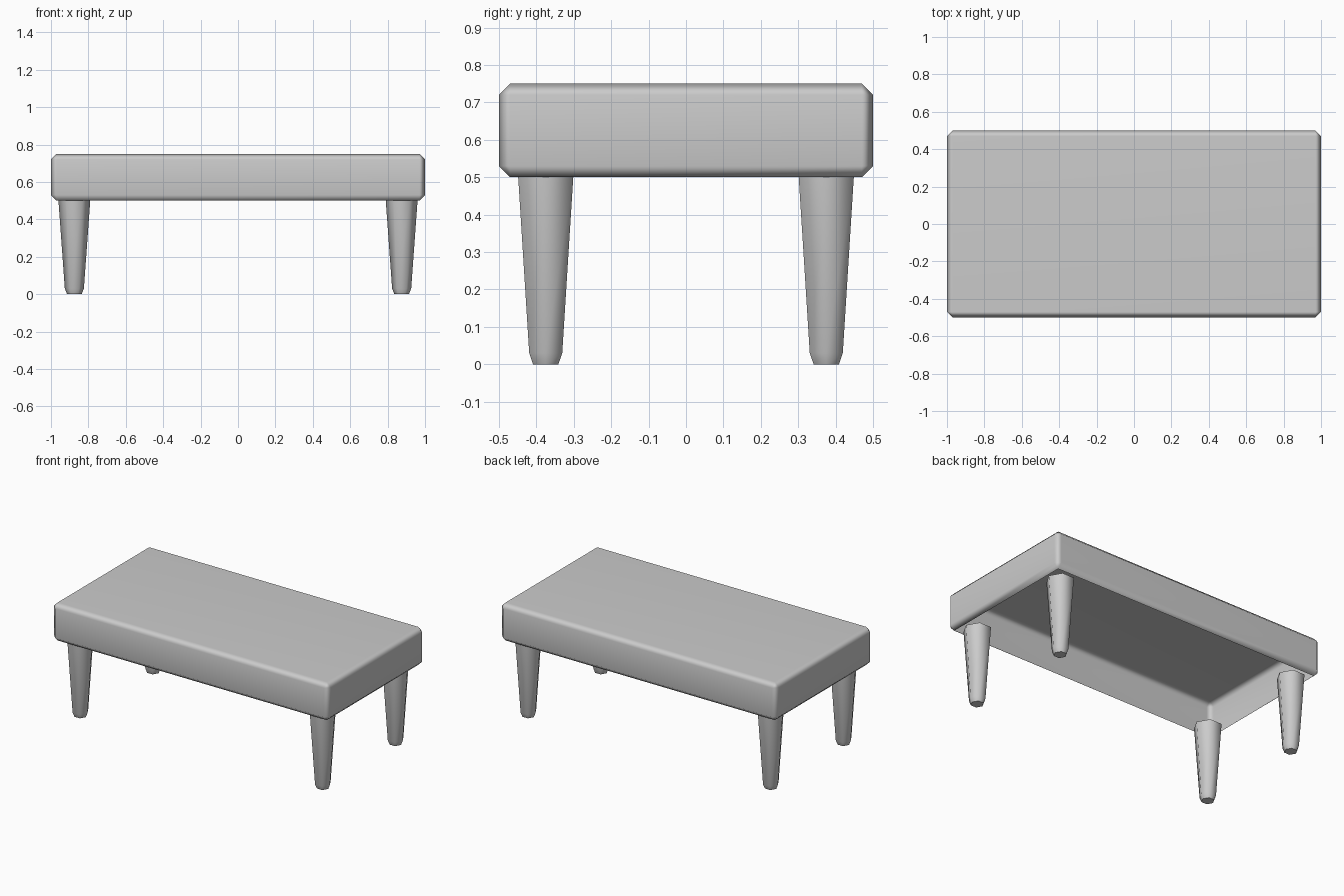
import bpy
import bmesh
from math import radians
from mathutils import Matrix

cube = bpy.data.objects.get("Cube")
if cube:
    bpy.data.objects.remove(cube, do_unlink=True)

# Single plain grey
grey = bpy.data.materials.new("plain_grey")
grey.use_nodes = True
grey.diffuse_color = (0.6, 0.6, 0.6, 1)
grey.node_tree.nodes["Principled BSDF"].inputs["Base Color"].default_value = (0.6, 0.6, 0.6, 1)


def finish(name, bm):
    """Turn a bmesh into a smooth-shaded grey object."""
    mesh = bpy.data.meshes.new(name)
    for face in bm.faces:
        face.smooth = True
    bm.to_mesh(mesh)
    bm.free()
    mesh.materials.append(grey)
    obj = bpy.data.objects.new(name, mesh)
    bpy.context.collection.objects.link(obj)
    return obj


# Table top: chamfered box, hollow and open underneath
bm = bmesh.new()
bmesh.ops.create_cube(bm, size=1, matrix=Matrix.Translation((0, 0, 0.625)) @ Matrix.Diagonal((2, 1, 0.25, 1)))
bmesh.ops.bevel(bm, geom=bm.edges[:], offset=0.03, segments=1, affect='EDGES')
bm.normal_update()
underside = [f for f in bm.faces if f.normal.z < -0.99]
bmesh.ops.delete(bm, geom=underside, context='FACES')
table_top = finish("table_top", bm)
weighted = table_top.modifiers.new("flat_panels", 'WEIGHTED_NORMAL')
weighted.keep_sharp = True


def make_leg(name, x, y):
    """Tapered six-sided leg with a chamfered foot."""
    bm = bmesh.new()
    rings = []
    for radius, z in ((0.039, 0), (0.051, 0.03), (0.085, 0.5)):
        ring = bmesh.ops.create_circle(bm, segments=6, radius=radius)["verts"]
        # Corners point along x
        bmesh.ops.rotate(bm, verts=ring, matrix=Matrix.Rotation(radians(90), 3, 'Z'))
        bmesh.ops.translate(bm, verts=ring, vec=(x, y, z))
        rings.append(ring)
    for low, high in zip(rings, rings[1:]):
        for i in range(6):
            j = (i + 1) % 6
            bm.faces.new((low[i], low[j], high[j], high[i]))
    bm.faces.new(rings[0])
    bm.faces.new(rings[-1])
    bmesh.ops.recalc_face_normals(bm, faces=bm.faces[:])
    leg = finish(name, bm)
    leg.data.set_sharp_from_angle(angle=radians(65))
    return leg


# Four legs
for depth, y in (("front", -0.375), ("back", 0.375)):
    for side, x in (("right", -0.875), ("left", 0.875)):
        make_leg(f"{depth}_{side}_leg", x, y)
